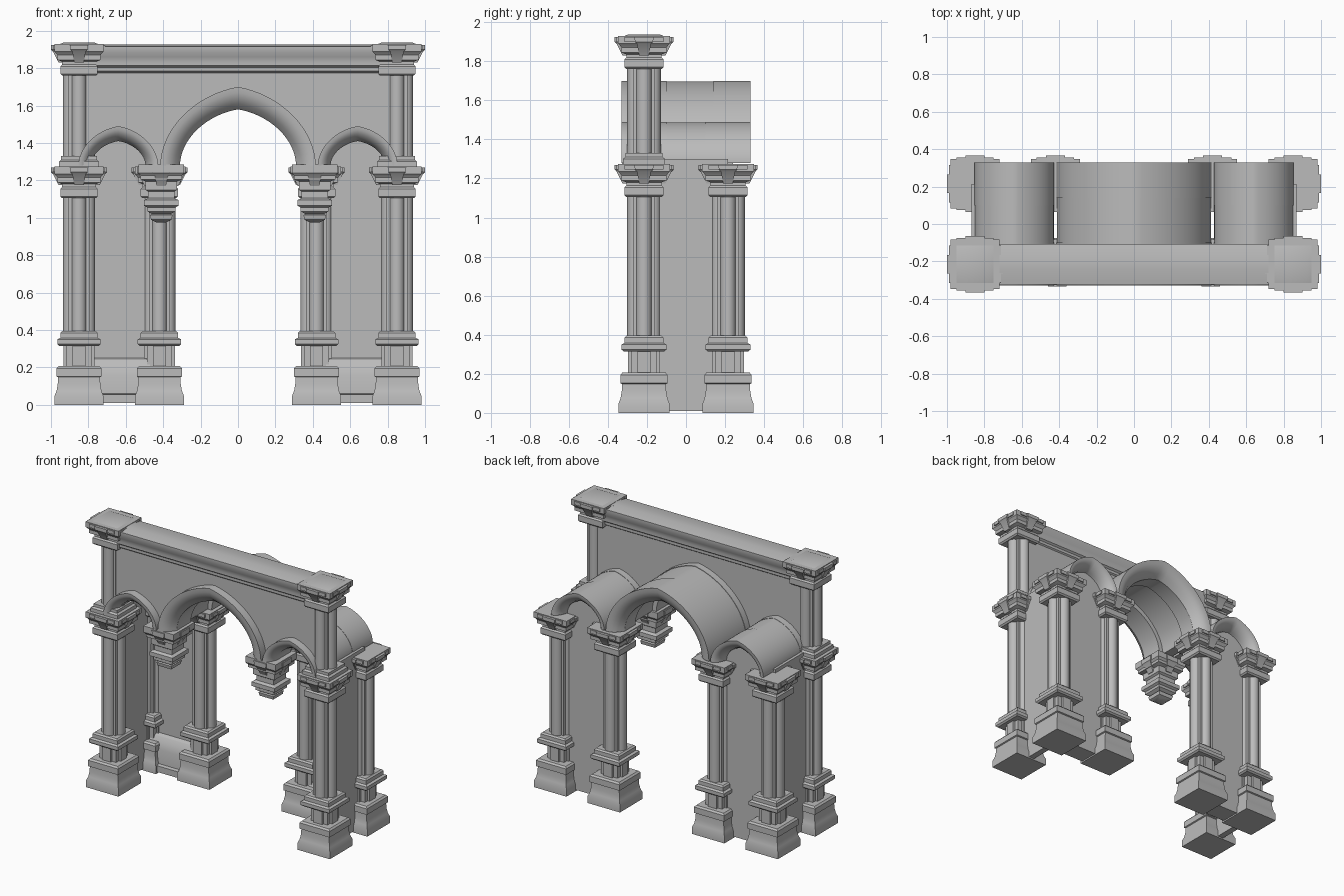
import bpy, bmesh, math
from mathutils import Matrix, Vector

default = bpy.data.objects.get("Cube")
if default:
    bpy.data.objects.remove(default, do_unlink=True)

stone = bpy.data.materials.new("grey stone")
stone.use_nodes = True
GREY = (0.5, 0.5, 0.5, 1)
stone.diffuse_color = GREY
stone.node_tree.nodes["Principled BSDF"].inputs["Base Color"].default_value = GREY

SPRING = 1.28            # height where the arches start
OUT, INN, HANG = 0.85, 0.42, 0.41
FRONT, BACK = -0.215, 0.215
AISLE = 0.64             # centre of each side arch


def bridge(bm, rings):
    """Skin closed rings of points and cap both ends."""
    rows = [[bm.verts.new(p) for p in ring] for ring in rings]
    n = len(rows[0])
    for a, b in zip(rows, rows[1:]):
        for i in range(n):
            j = (i + 1) % n
            bm.faces.new((a[i], a[j], b[j], b[i]))
    bm.faces.new(rows[0][::-1])
    bm.faces.new(rows[-1])


def rect(hx, hy, z):
    return [(-hx, -hy, z), (hx, -hy, z), (hx, hy, z), (-hx, hy, z)]


def stack(bm, profile):
    """Square moulding from (half width, height) pairs."""
    bridge(bm, [rect(h, h, z) for h, z in profile])


def prism(bm, outline, axis, lo, hi):
    """Extrude a flat outline along x or y."""
    def at(p, d):
        return (d, p[0], p[1]) if axis == "x" else (p[0], d, p[1])
    bridge(bm, [[at(p, d) for p in outline] for d in (lo, hi)])


def make_mesh(name, bm):
    bmesh.ops.recalc_face_normals(bm, faces=bm.faces[:])
    me = bpy.data.meshes.new(name)
    bm.to_mesh(me)
    bm.free()
    me.materials.append(stone)
    me.shade_smooth()
    me.set_sharp_from_angle(angle=math.radians(32))
    return me


def place(name, me, x=0, y=0, z=0):
    ob = bpy.data.objects.new(name, me)
    ob.location = (x, y, z)
    bpy.context.scene.collection.objects.link(ob)
    return ob


def cluster_shaft(bm, z0, z1):
    """Square core with a round shaft on every side."""
    stack(bm, [(0.057, z0), (0.057, z1)])
    for k in range(4):
        d = Matrix.Rotation(k * math.pi / 2, 3, "Z") @ Vector((0.046, 0, 0))
        move = Matrix.Translation((d.x, d.y, (z0 + z1) / 2))
        bmesh.ops.create_cone(bm, cap_ends=True, segments=20, radius1=0.04,
                              radius2=0.04, depth=z1 - z0, matrix=move)


def wedges(bm, z0, z1, reach):
    """Tapered keystone block on every side of a capital."""
    for k in range(4):
        turn = Matrix.Rotation(k * math.pi / 2, 3, "Z")
        rings = []
        for w, r, z in ((0.025, reach - 0.04, z0), (0.036, reach - 0.01, z0 + 0.06),
                        (0.046, reach, z0 + 0.07), (0.05, reach, z1)):
            rings.append([turn @ Vector(p) for p in
                          ((-w, 0, z), (w, 0, z), (w, r, z), (-w, r, z))])
        bridge(bm, rings)


def capital(bm, z, inset_top=False):
    stack(bm, [(0.09, z), (0.1, z + 0.01), (0.1, z + 0.05), (0.09, z + 0.06),
               (0.09, z + 0.075), (0.115, z + 0.085), (0.115, z + 0.11),
               (0.122, z + 0.12), (0.132, z + 0.13), (0.132, z + 0.17)])
    for hx, hy in ((0.1, 0.14), (0.14, 0.1)):
        bridge(bm, [rect(hx, hy, z + h) for h in (0.14, 0.165)])
    wedges(bm, z + 0.07, z + 0.165, 0.15)
    if inset_top:
        stack(bm, [(0.1, z + 0.17), (0.08, z + 0.178)])


def base(bm):
    stack(bm, [(0.13, 0), (0.13, 0.05), (0.12, 0.075), (0.114, 0.11), (0.112, 0.148),
               (0.121, 0.152), (0.121, 0.195), (0.11, 0.207)])
    # pedestal with a block on each side
    stack(bm, [(0.066, 0.2), (0.066, 0.33)])
    for hx, hy in ((0.034, 0.082), (0.082, 0.034)):
        bridge(bm, [rect(hx, hy, z) for z in (0.2, 0.33)])
    stack(bm, [(0.105, 0.315), (0.116, 0.325), (0.116, 0.35), (0.1, 0.358),
               (0.1, 0.385), (0.09, 0.395)])


# Columns
bm = bmesh.new()
base(bm)
cluster_shaft(bm, 0.39, 1.11)
capital(bm, 1.105)
column = make_mesh("column", bm)

bm = bmesh.new()
stack(bm, [(0.108, 1.27), (0.108, 1.3), (0.095, 1.31), (0.095, 1.33)])
cluster_shaft(bm, 1.32, 1.77)
capital(bm, 1.76, inset_top=True)
upper = make_mesh("upper_column", bm)

# Hanging corbel
bm = bmesh.new()
stack(bm, [(0.025, 0.975), (0.055, 0.99), (0.06, 1.015), (0.05, 1.02), (0.075, 1.035),
           (0.075, 1.055), (0.092, 1.065), (0.092, 1.095), (0.07, 1.105), (0.07, 1.14),
           (0.085, 1.15), (0.085, 1.195), (0.11, 1.205), (0.11, 1.225),
           (0.122, 1.24), (0.122, 1.285)])
wedges(bm, 1.17, 1.275, 0.13)
corbel = make_mesh("hanging_corbel", bm)

for side, s in (("left", 1), ("right", -1)):
    place(f"{side}_front_column", column, s * OUT, FRONT)
    place(f"{side}_back_outer_column", column, s * OUT, BACK)
    place(f"{side}_back_inner_column", column, s * INN, BACK)
    place(f"{side}_upper_column", upper, s * OUT, FRONT)
    place(f"{side}_hanging_corbel", corbel, s * HANG, -0.205)


# Arches: half widths and rises of the inner and outer curves
NAVE = (0.31, 0.3, 0.415, 0.42)
SIDE = (0.145, 0.13, 0.213, 0.21)
STEPS = 32


def arch_point(size, t, a):
    w = size[0] + (size[2] - size[0]) * t
    h = size[1] + (size[3] - size[1]) * t
    u = math.cos(a)
    rise = 0.83 * math.sin(a) + 0.17 * (1 - abs(u))
    return -w * u, SPRING + h * rise


def arch_curve(size, t, cx=0):
    pts = [arch_point(size, t, math.pi * i / STEPS) for i in range(STEPS + 1)]
    return [(x + cx, z) for x, z in pts]


def sweep(bm, size, section):
    curves = [arch_curve(size, t) for t, y in section]
    bridge(bm, [[(c[i][0], y, c[i][1]) for c, (t, y) in zip(curves, section)]
                for i in range(STEPS + 1)])


def vault(name, size, split):
    bm = bmesh.new()
    lip = [(1, 0), (0.75, 0.002), (0.5, 0.012), (0.25, 0.032), (0, 0.07)]
    sweep(bm, size, [(t, -0.33 + d) for t, d in lip] + [(0, -0.1), (1, -0.1)])
    sweep(bm, size, [(t, 0.33 - d) for t, d in lip] + [(0, split), (1, split)])
    sweep(bm, size, [(0.97, -0.12), (0.3, -0.12), (0.3, split + 0.02), (0.97, split + 0.02)])
    return make_mesh(name, bm)


place("nave_vault", vault("nave_vault", NAVE, 0.14))
side_vault = vault("side_vault", SIDE, 0.1)
for side, s in (("left", 1), ("right", -1)):
    place(f"{side}_side_vault", side_vault, s * AISLE)

# Front wall cut to the three arches
lower = [(-OUT, SPRING)]
for size, cx in ((SIDE, -AISLE), (NAVE, 0), (SIDE, AISLE)):
    lower += arch_curve(size, 0.6, cx)
lower.append((OUT, SPRING))
bm = bmesh.new()
prism(bm, lower + [(OUT, 1.8), (-OUT, 1.8)], "y", -0.27, -0.15)
place("front_wall", make_mesh("front_wall", bm))

# Cornice between the upper capitals
half = [(0.062, 1.775), (0.075, 1.785), (0.075, 1.805), (0.088, 1.815), (0.088, 1.835),
        (0.094, 1.86), (0.108, 1.885), (0.108, 1.915), (0.09, 1.918), (0.03, 1.928)]
outline = [(FRONT + y, z) for y, z in half] + [(FRONT - y, z) for y, z in half[::-1]]
bm = bmesh.new()
prism(bm, outline, "x", -OUT, OUT)
place("cornice", make_mesh("cornice", bm))

# Aisle walls and sill
for side, s in (("left", 1), ("right", -1)):
    bm = bmesh.new()
    prism(bm, [(s * AISLE - 0.21, 0.01), *arch_curve(SIDE, 0.5, s * AISLE),
               (s * AISLE + 0.21, 0.01)], "y", 0.19, 0.24)
    place(f"{side}_back_wall", make_mesh("back_wall", bm))
    bm = bmesh.new()
    bounds = sorted((s * 0.825, s * 0.87))
    prism(bm, [(FRONT, 0.01), (BACK, 0.01), (BACK, 1.3), (FRONT, 1.3)], "x", *bounds)
    place(f"{side}_outer_wall", make_mesh("outer_wall", bm))
    bm = bmesh.new()
    sill = [(0.2, 0.01), (0.1, 0.01), (0.1, 0.055), (0.125, 0.06), (0.13, 0.16),
            (0.145, 0.21), (0.165, 0.24), (0.2, 0.255)]
    prism(bm, sill, "x", s * AISLE - 0.17, s * AISLE + 0.17)
    place(f"{side}_sill", make_mesh("sill", bm))
